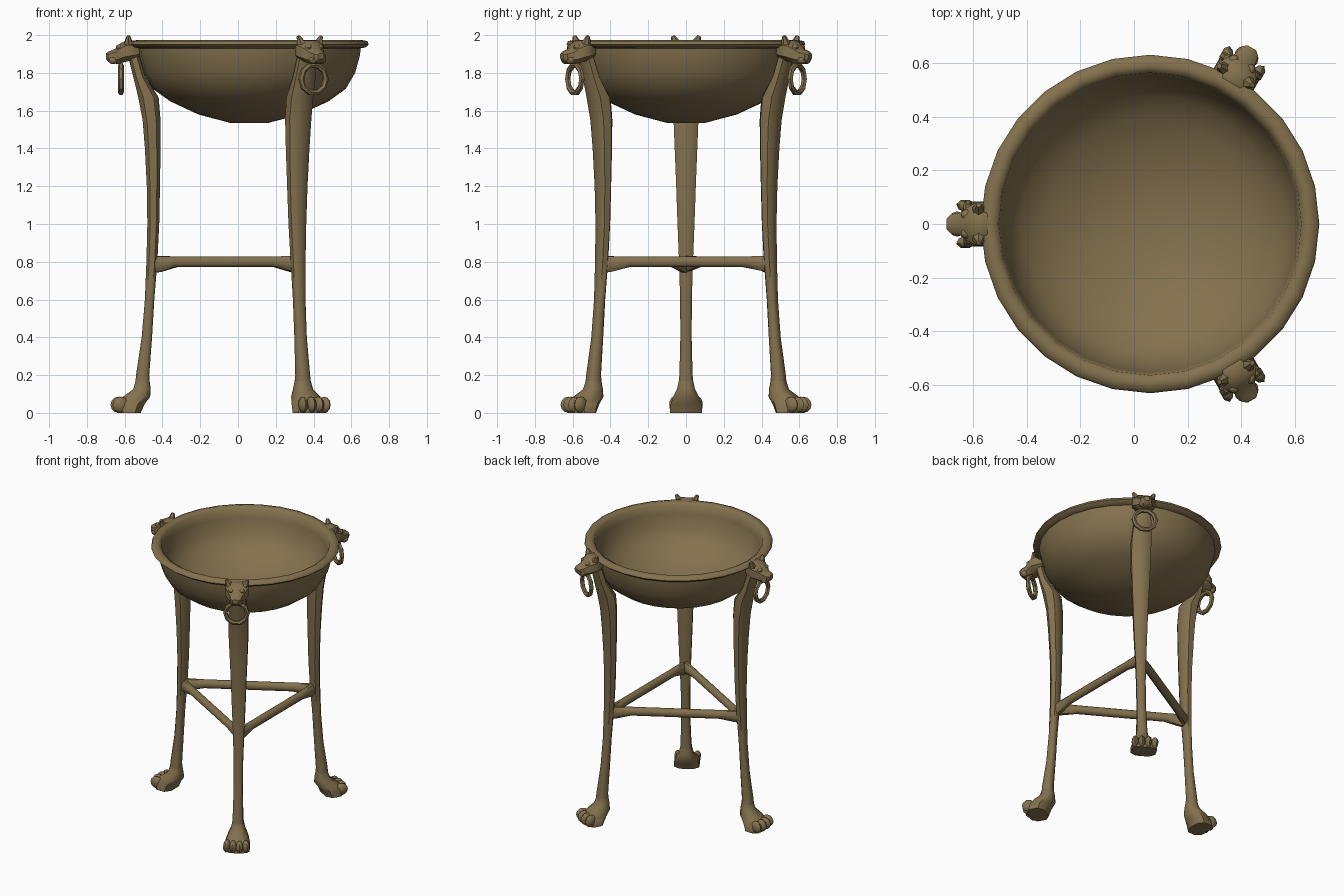
import bpy, bmesh, math
from mathutils import Matrix, Vector

cube = bpy.data.objects.get("Cube")
if cube:
    bpy.data.objects.remove(cube, do_unlink=True)

CENTRE = Matrix.Translation((0.06, 0, 0))
LEGS = {"right": 180, "front_left": -60, "back_left": 60}

bronze = bpy.data.materials.new("aged_bronze")
bronze.use_nodes = True
colour = (0.23, 0.167, 0.076, 1)
bronze.diffuse_color = colour
bronze.node_tree.nodes["Principled BSDF"].inputs["Base Color"].default_value = colour


def finish(name, bm, angle=50):
    """Turn a bmesh into a shaded mesh object."""
    bmesh.ops.recalc_face_normals(bm, faces=bm.faces)
    mesh = bpy.data.meshes.new(name)
    bm.to_mesh(mesh)
    bm.free()
    mesh.materials.append(bronze)
    obj = bpy.data.objects.new(name, mesh)
    bpy.context.collection.objects.link(obj)
    bpy.ops.object.select_all(action="DESELECT")
    obj.select_set(True)
    bpy.context.view_layer.objects.active = obj
    bpy.ops.object.shade_smooth_by_angle(angle=math.radians(angle))
    return obj


def oval(centre, a, b, sides=8, square=0.75):
    """Rounded section around centre, spanned by vectors a and b."""
    pts = []
    for i in range(sides):
        t = math.tau * (i + 0.5) / sides
        c, s = math.cos(t), math.sin(t)
        pts.append(centre + a * math.copysign(abs(c) ** square, c)
                   + b * math.copysign(abs(s) ** square, s))
    return pts


def loft(bm, rings, closed=False):
    """Skin a row of equal sections, capping the ends of an open row."""
    loops = [[bm.verts.new(p) for p in ring] for ring in rings]
    pairs = list(zip(loops, loops[1:]))
    if closed:
        pairs.append((loops[-1], loops[0]))
    for lo, hi in pairs:
        n = len(lo)
        for i in range(n):
            j = (i + 1) % n
            bm.faces.new((lo[i], lo[j], hi[j], hi[i]))
    if not closed:
        bm.faces.new(loops[0])
        bm.faces.new(loops[-1])


def blob(bm, place, size, tilt=0):
    """Low-poly ellipsoid."""
    bmesh.ops.create_uvsphere(
        bm, u_segments=8, v_segments=6, radius=1,
        matrix=Matrix.Translation(place) @ Matrix.Rotation(tilt, 4, "Z")
        @ Matrix.Diagonal((*size, 1)))


def upright(bm, sections):
    """Loft of level sections: height, inner reach, outer reach, half width."""
    loft(bm, [oval(Vector(((r0 + r1) / 2, 0, z)), Vector(((r1 - r0) / 2 * 1.06, 0, 0)),
                   Vector((0, w * 1.06, 0))) for z, r0, r1, w in sections])


# Bowl: thin shell with a rolled rim, spun around the vertical axis
bowl_profile = [
    (0.1, 1.535), (0.27, 1.58), (0.42, 1.65), (0.51, 1.715), (0.56, 1.8),
    (0.585, 1.89), (0.59, 1.93), (0.615, 1.935), (0.632, 1.95), (0.625, 1.968),
    (0.59, 1.975), (0.565, 1.96), (0.555, 1.9), (0.53, 1.8), (0.48, 1.73),
    (0.39, 1.665), (0.25, 1.605), (0.1, 1.57)]
bm = bmesh.new()
loft(bm, [[Vector((r * math.cos(math.tau * i / 28), r * math.sin(math.tau * i / 28), z))
           for i in range(28)] for r, z in bowl_profile])
finish("bowl", bm, 60).matrix_world = CENTRE


# Leg: tall curved shaft
def make_leg():
    bm = bmesh.new()
    upright(bm, [
        (0.09, 0.525, 0.61, 0.045), (0.13, 0.525, 0.605, 0.042), (0.2, 0.53, 0.6, 0.035),
        (0.4, 0.515, 0.57, 0.03), (0.6, 0.503, 0.553, 0.031), (0.8, 0.487, 0.545, 0.037),
        (1.0, 0.477, 0.54, 0.045), (1.2, 0.473, 0.543, 0.052), (1.4, 0.47, 0.553, 0.06),
        (1.55, 0.47, 0.565, 0.066), (1.67, 0.48, 0.588, 0.066), (1.78, 0.55, 0.615, 0.06),
        (1.9, 0.585, 0.645, 0.05)])
    return finish("leg", bm)


# Paw: spreading foot with four toes
def make_paw():
    bm = bmesh.new()
    upright(bm, [(0.0, 0.575, 0.7, 0.085), (0.045, 0.555, 0.7, 0.082),
                 (0.085, 0.525, 0.67, 0.068), (0.125, 0.522, 0.615, 0.048),
                 (0.17, 0.528, 0.602, 0.038)])
    for k in (-1.5, -0.5, 0.5, 1.5):
        blob(bm, (0.695 - 0.01 * abs(k), 0.043 * k, 0.043),
             (0.045, 0.025, 0.043), 0.15 * k)
    return finish("paw", bm)


# Head: animal mask with brow, muzzle and ears
def make_head():
    bm = bmesh.new()
    sections = [(0.575, 1.92, 0.05, 0.04), (0.61, 1.92, 0.078, 0.055),
                (0.655, 1.915, 0.082, 0.06), (0.69, 1.9, 0.062, 0.055),
                (0.71, 1.888, 0.045, 0.042), (0.745, 1.885, 0.038, 0.03),
                (0.76, 1.888, 0.02, 0.016)]
    loft(bm, [oval(Vector((u, 0, z)), Vector((0, w, 0)), Vector((0, 0, h)))
              for u, z, w, h in sections])
    for side in (-1, 1):
        blob(bm, (0.685, 0.035 * side, 1.935), (0.022, 0.02, 0.016))
        blob(bm, (0.72, 0.025 * side, 1.868), (0.028, 0.022, 0.022))
        bmesh.ops.create_cone(
            bm, cap_ends=True, segments=6, radius1=0.032, radius2=0.01, depth=0.06,
            matrix=Matrix.Translation((0.64, 0.058 * side, 1.968))
            @ Matrix.Rotation(-0.45 * side, 4, "X"))
    return finish("head", bm, 35)


# Ring: faceted loop hanging from the mouth
def make_ring():
    bm = bmesh.new()
    rings = []
    for i in range(10):
        t = math.tau * i / 10
        out = Vector((0, math.cos(t), math.sin(t)))
        rings.append(oval(Vector((0.68, 0, 1.768)) + out * 0.075,
                          out * 0.016, Vector((0.016, 0, 0)), 6, 1))
    loft(bm, rings, closed=True)
    return finish("ring", bm, 35)


# Stretcher: bar from one leg to the next, flared at its ends
def make_stretcher():
    start = Vector((0.505, 0, 0.8))
    end = Matrix.Rotation(math.radians(120), 3, "Z") @ start
    side = (end - start).cross(Vector((0, 0, 1))).normalized()
    bm = bmesh.new()
    rings = []
    for f, drop, h in ((0, -0.015, 0.048), (0.05, -0.012, 0.044), (0.16, 0, 0.03),
                       (0.84, 0, 0.03), (0.95, -0.008, 0.042), (1, -0.01, 0.046)):
        mid = start.lerp(end, f) + Vector((0, 0, drop))
        rings.append(oval(mid, side * 0.028, Vector((0, 0, h)), 8, 1))
    loft(bm, rings)
    return finish("stretcher", bm)


# Repeat every limb part at the three leg positions
for make in (make_leg, make_paw, make_head, make_ring, make_stretcher):
    part = make()
    base = part.name
    for n, (place, degrees) in enumerate(LEGS.items()):
        obj = part if n == 0 else part.copy()
        if n:
            bpy.context.collection.objects.link(obj)
        obj.name = f"{place}_{base}"
        obj.matrix_world = CENTRE @ Matrix.Rotation(math.radians(degrees), 4, "Z")
